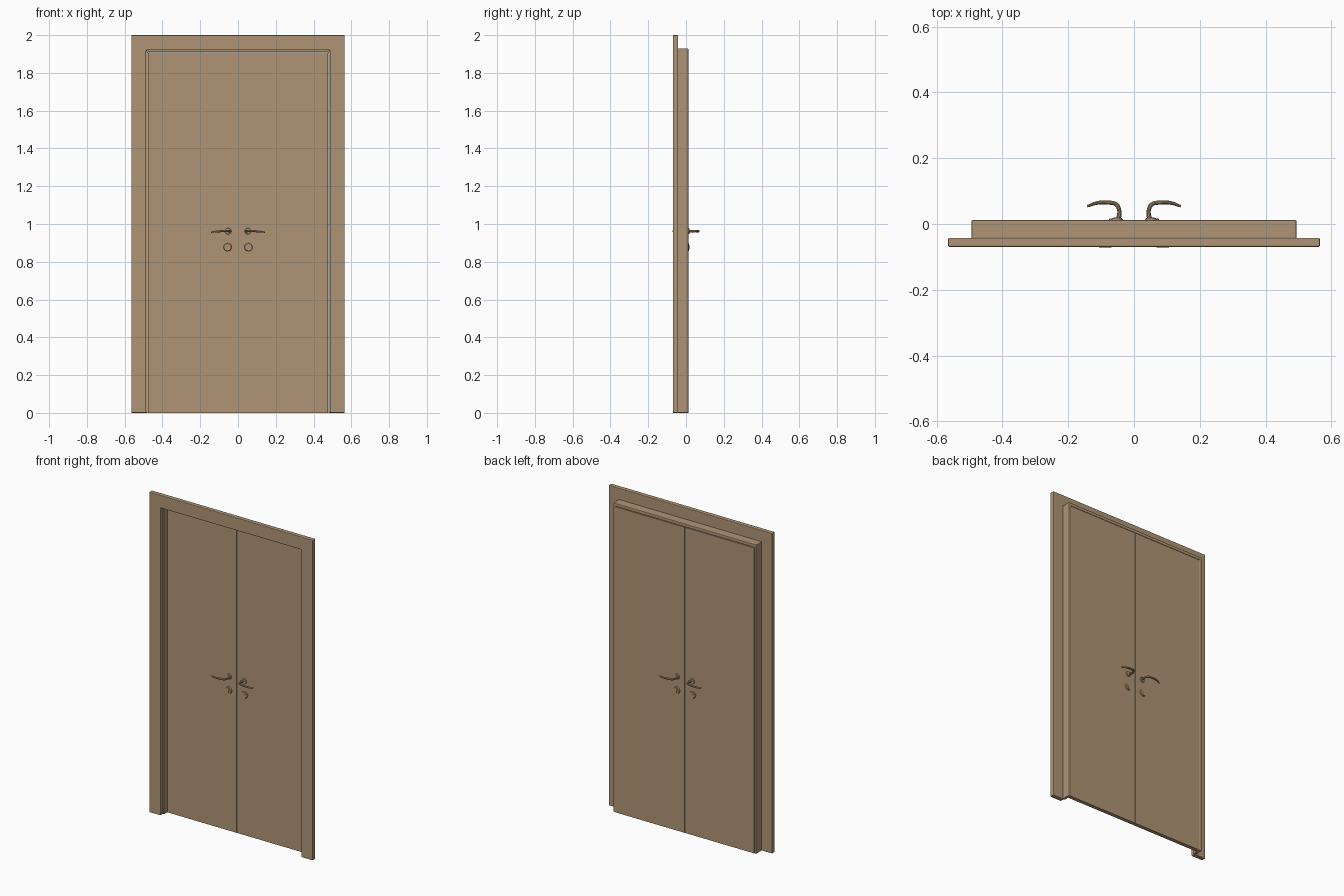
import bpy, bmesh, math
from mathutils import Matrix, Vector

if "Cube" in bpy.data.objects:
    bpy.data.objects.remove(bpy.data.objects["Cube"])

tan = bpy.data.materials.new("tan_wood")
tan.diffuse_color = (0.43, 0.30, 0.18, 1)
tan.use_nodes = True
tan.node_tree.nodes["Principled BSDF"].inputs["Base Color"].default_value = tan.diffuse_color


def add_object(name, mesh):
    obj = bpy.data.objects.new(name, mesh)
    bpy.context.collection.objects.link(obj)
    mesh.materials.clear()
    mesh.materials.append(tan)
    return obj


def finish(name, bm):
    bmesh.ops.recalc_face_normals(bm, faces=bm.faces[:])
    mesh = bpy.data.meshes.new(name)
    bm.to_mesh(mesh)
    bm.free()
    return add_object(name, mesh)


def mirror(obj, x=True, y=False):
    mod = obj.modifiers.new("mirror", 'MIRROR')
    mod.use_axis = (x, y, False)
    mod.use_mirror_merge = False


def bevel(obj, width, segments=2):
    mod = obj.modifiers.new("bevel", 'BEVEL')
    mod.width, mod.segments = width, segments


def smooth(obj):
    bpy.ops.object.select_all(action='DESELECT')
    obj.select_set(True)
    bpy.context.view_layer.objects.active = obj
    bpy.ops.object.shade_smooth_by_angle(angle=math.radians(35))


def u_frame(name, outer_x, outer_z, inner_x, inner_z, y0, y1):
    """Doorway-shaped surround, open at the floor."""
    outline = [(-outer_x, 0), (-outer_x, outer_z), (outer_x, outer_z), (outer_x, 0),
               (inner_x, 0), (inner_x, inner_z), (-inner_x, inner_z), (-inner_x, 0)]
    bm = bmesh.new()
    face = bm.faces.new([bm.verts.new((x, y0, z)) for x, z in outline])
    ext = bmesh.ops.extrude_face_region(bm, geom=[face])["geom"]
    bmesh.ops.translate(bm, vec=(0, y1 - y0, 0),
                        verts=[v for v in ext if isinstance(v, bmesh.types.BMVert)])
    return finish(name, bm)


def box(name, lo, hi):
    bm = bmesh.new()
    lo, hi = Vector(lo), Vector(hi)
    bmesh.ops.create_cube(bm, size=1, matrix=Matrix.Translation((lo + hi) / 2)
                          @ Matrix.Diagonal((*(hi - lo), 1)))
    return finish(name, bm)


def disc(name, x, z, y0, y1, r0, r1):
    """Round plate with its axis along y."""
    bm = bmesh.new()
    m = Matrix.Translation((x, (y0 + y1) / 2, z)) @ Matrix.Rotation(-math.pi / 2, 4, 'X')
    bmesh.ops.create_cone(bm, cap_ends=True, segments=24, radius1=r0, radius2=r1,
                          depth=y1 - y0, matrix=m)
    obj = finish(name, bm)
    mirror(obj, True, True)
    smooth(obj)
    return obj


# Surround: wide casing in front, jamb lining behind it
casing = u_frame("casing", 0.565, 2.0, 0.486, 1.92, -0.07, -0.042)
bevel(casing, 0.004)
jamb = u_frame("jamb", 0.494, 1.93, 0.478, 1.91, -0.045, 0.012)
bevel(jamb, 0.004)

# Pair of flush door leaves
leaf = box("door_leaf", (0.001, -0.012, 0.0), (0.477, 0.012, 1.908))
mirror(leaf)

# Handle and lock plates on both faces of both leaves
disc("handle_rosette", 0.052, 0.962, 0.011, 0.018, 0.017, 0.015)
disc("lock_rosette", 0.055, 0.877, 0.011, 0.017, 0.022, 0.019)
disc("lock_cylinder", 0.055, 0.881, 0.016, 0.019, 0.007, 0.007)
slot = box("lock_barrel", (0.052, 0.016, 0.865), (0.058, 0.019, 0.880))
mirror(slot, True, True)

# Curved lever handle
path = [(0.047, 0.014, 0.962, 1.2), (0.045, 0.042, 0.962, 1.0), (0.055, 0.060, 0.963, 1.0),
        (0.080, 0.0650, 0.963, 1.0), (0.112, 0.064, 0.960, 0.9), (0.142, 0.054, 0.957, 0.6)]
curve = bpy.data.curves.new("lever_path", 'CURVE')
curve.dimensions = '3D'
curve.bevel_depth, curve.bevel_resolution = 0.0062, 3
curve.resolution_u, curve.use_fill_caps = 6, True
spline = curve.splines.new('BEZIER')
spline.bezier_points.add(len(path) - 1)
for p, (x, y, z, r) in zip(spline.bezier_points, path):
    p.co, p.radius = (x, y, z), r
    p.handle_left_type = p.handle_right_type = 'AUTO'
temp = bpy.data.objects.new("lever_path", curve)
bpy.context.collection.objects.link(temp)
deps = bpy.context.evaluated_depsgraph_get()
mesh = bpy.data.meshes.new_from_object(temp.evaluated_get(deps))
bpy.data.objects.remove(temp)
lever = add_object("lever_handle", mesh)
mirror(lever, True, True)
smooth(lever)
